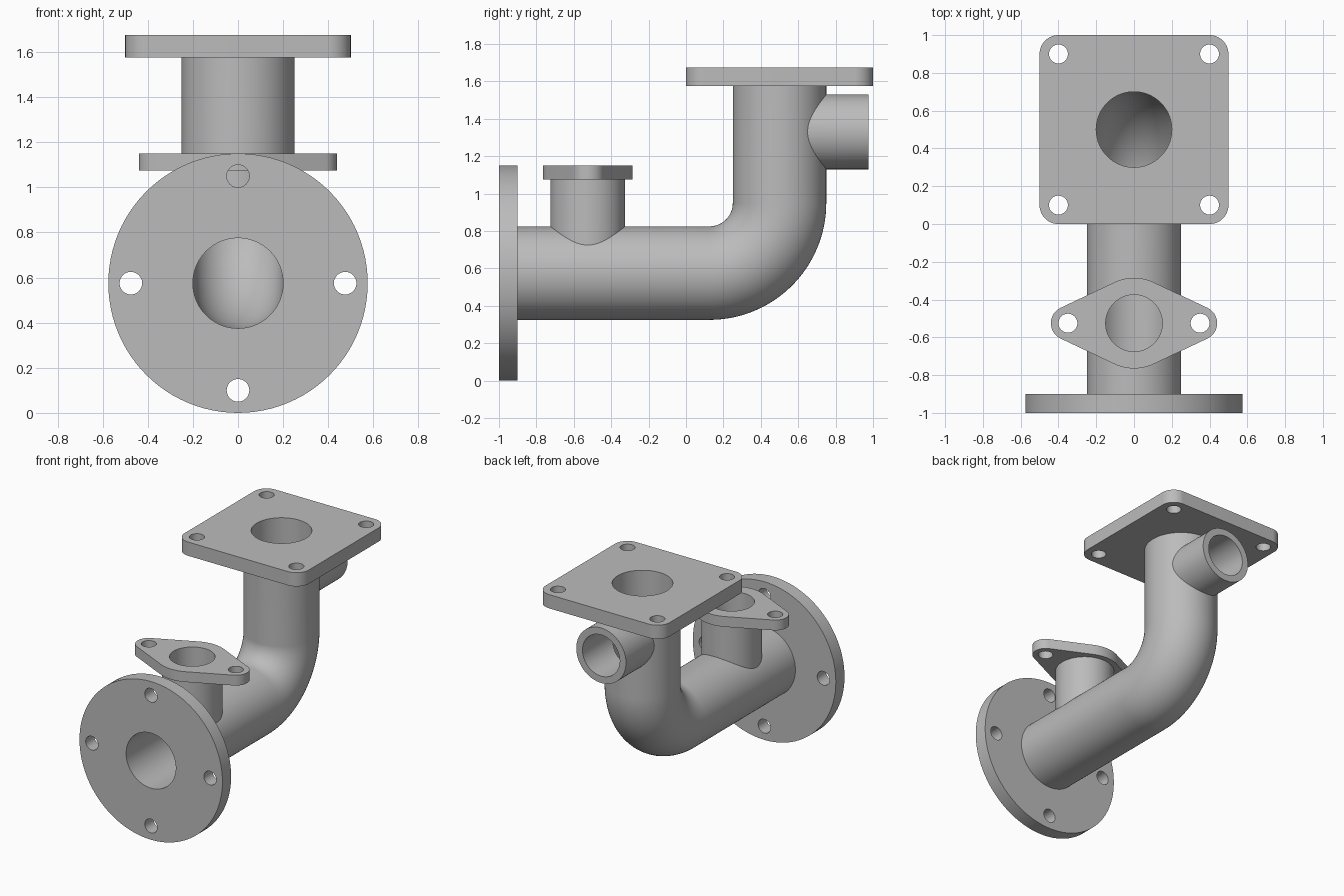
import bpy, bmesh
from math import sin, cos, pi, radians
from mathutils import Matrix, Vector
from mathutils.geometry import convex_hull_2d

cube = bpy.data.objects.get("Cube")
if cube:
    bpy.data.objects.remove(cube)

SEG = 96
AXIS_Z = 0.575                    # height of the horizontal run
RISER_Y = 0.5                     # position of the vertical run
BEND = 0.375                      # centreline bend radius
TOP = 1.575                       # underside of the square flange
BRANCH_Y, OUTLET_Z = -0.525, 1.33

metal = bpy.data.materials.new("cast grey")
metal.use_nodes = True
grey = (0.5, 0.5, 0.5, 1)
metal.diffuse_color = grey
metal.node_tree.nodes["Principled BSDF"].inputs["Base Color"].default_value = grey

cutters = []


def finish(name, bm, cutter=False):
    bmesh.ops.recalc_face_normals(bm, faces=bm.faces)
    mesh = bpy.data.meshes.new(name)
    bm.to_mesh(mesh)
    bm.free()
    mesh.materials.append(metal)
    obj = bpy.data.objects.new(name, mesh)
    bpy.context.collection.objects.link(obj)
    if cutter:
        obj.hide_render = True
        cutters.append(obj)
    return obj


def prism(name, circles, depth, place, cutter=False):
    """Extrude the outline wrapped around a set of circles (x, y, radius)."""
    pts = [Vector((x + r * cos(2 * pi * i / SEG), y + r * sin(2 * pi * i / SEG)))
           for x, y, r in circles for i in range(SEG)]
    outline = [pts[i] for i in convex_hull_2d(pts)]
    bm = bmesh.new()
    face = bm.faces.new([bm.verts.new((p.x, p.y, 0)) for p in outline])
    out = bmesh.ops.extrude_face_region(bm, geom=[face])
    top = [v for v in out["geom"] if isinstance(v, bmesh.types.BMVert)]
    bmesh.ops.translate(bm, verts=top, vec=(0, 0, depth))
    bm.transform(place)
    return finish(name, bm, cutter)


def elbow(name, radius, start_y, end_z):
    """Solid bent rod: horizontal run, quarter bend, vertical run."""
    cy, cz = RISER_Y - BEND, AXIS_Z + BEND
    path = [(start_y, AXIS_Z, 0)]
    for i in range(33):
        t = pi / 2 * i / 32
        path.append((cy + BEND * sin(t), cz - BEND * cos(t), t))
    path.append((RISER_Y, end_z, pi / 2))
    bm = bmesh.new()
    rings = []
    for y, z, t in path:
        ring = []
        for i in range(SEG):
            a = 2 * pi * i / SEG
            n = radius * sin(a)
            ring.append(bm.verts.new((radius * cos(a), y - n * sin(t), z + n * cos(t))))
        rings.append(ring)
    for low, high in zip(rings, rings[1:]):
        for i in range(SEG):
            j = (i + 1) % SEG
            bm.faces.new((low[i], low[j], high[j], high[i]))
    bm.faces.new(rings[0])
    bm.faces.new(rings[-1])
    return finish(name, bm, True)


def carve(obj, tools):
    for tool in tools:
        mod = obj.modifiers.new("cut", "BOOLEAN")
        mod.operation, mod.solver, mod.object = "DIFFERENCE", "EXACT", tool
    bpy.context.view_layer.update()
    graph = bpy.context.evaluated_depsgraph_get()
    mesh = bpy.data.meshes.new_from_object(obj.evaluated_get(graph))
    obj.modifiers.clear()
    obj.data = mesh


def at(x, y, z, tilt=0):
    return Matrix.Translation((x, y, z)) @ Matrix.Rotation(radians(tilt), 4, "X")


def bolt_holes(spots, place):
    return [prism("bolt_hole_cutter", [(x, y, 0.05)], 0.4, place, True) for x, y in spots]


# Cutters for the main passage and both branch passages
main_bore = elbow("main_bore_cutter", 0.2, -1.1, 1.8)
pipe_core = elbow("pipe_core_cutter", 0.25, -0.9, TOP)
branch_bore = prism("branch_bore_cutter", [(0, 0, 0.15)], 0.8,
                    at(0, BRANCH_Y, AXIS_Z - 0.03), True)
outlet_bore = prism("outlet_bore_cutter", [(0, 0, 0.15)], 0.7,
                    at(0, RISER_Y - 0.03, OUTLET_Z, -90), True)

# Main bent pipe
pipe = pipe_core.copy()
pipe.data = pipe_core.data.copy()
pipe.name = "bent_pipe"
pipe.hide_render = False
bpy.context.collection.objects.link(pipe)
carve(pipe, [main_bore, branch_bore, outlet_bore])

# Upward branch and rear outlet
branch = prism("branch_pipe", [(0, 0, 0.2)], 1.075 - AXIS_Z, at(0, BRANCH_Y, AXIS_Z))
carve(branch, [pipe_core, branch_bore])
outlet = prism("rear_outlet", [(0, 0, 0.2)], 0.975 - RISER_Y,
               at(0, RISER_Y, OUTLET_Z, -90))
carve(outlet, [pipe_core, outlet_bore])

# Round front flange
round_flange = prism("round_flange", [(0, 0, 0.575)], 0.1, at(0, -0.9, AXIS_Z, 90))
ring = [(0.475, 0), (-0.475, 0), (0, 0.475), (0, -0.475)]
carve(round_flange, [main_bore] + bolt_holes(ring, at(0, -0.8, AXIS_Z, 90)))

# Square top flange
corners = [(x, y) for x in (-0.4, 0.4) for y in (-0.4, 0.4)]
square_flange = prism("square_flange", [(x, y, 0.1) for x, y in corners], 0.1,
                      at(0, RISER_Y, TOP))
carve(square_flange, [main_bore] + bolt_holes(corners, at(0, RISER_Y, TOP - 0.1)))

# Two-bolt branch flange
ears = [(-0.35, 0), (0.35, 0)]
branch_flange = prism("branch_flange", [(0, 0, 0.24)] + [(x, y, 0.09) for x, y in ears],
                      0.075, at(0, BRANCH_Y, 1.075))
carve(branch_flange, [branch_bore] + bolt_holes(ears, at(0, BRANCH_Y, 0.95)))

# Remove helpers and shade the finished parts
for obj in cutters:
    bpy.data.objects.remove(obj)
bpy.ops.object.select_all(action="DESELECT")
for obj in (pipe, branch, outlet, round_flange, square_flange, branch_flange):
    obj.select_set(True)
bpy.context.view_layer.objects.active = pipe
bpy.ops.object.shade_smooth_by_angle(angle=radians(30))
